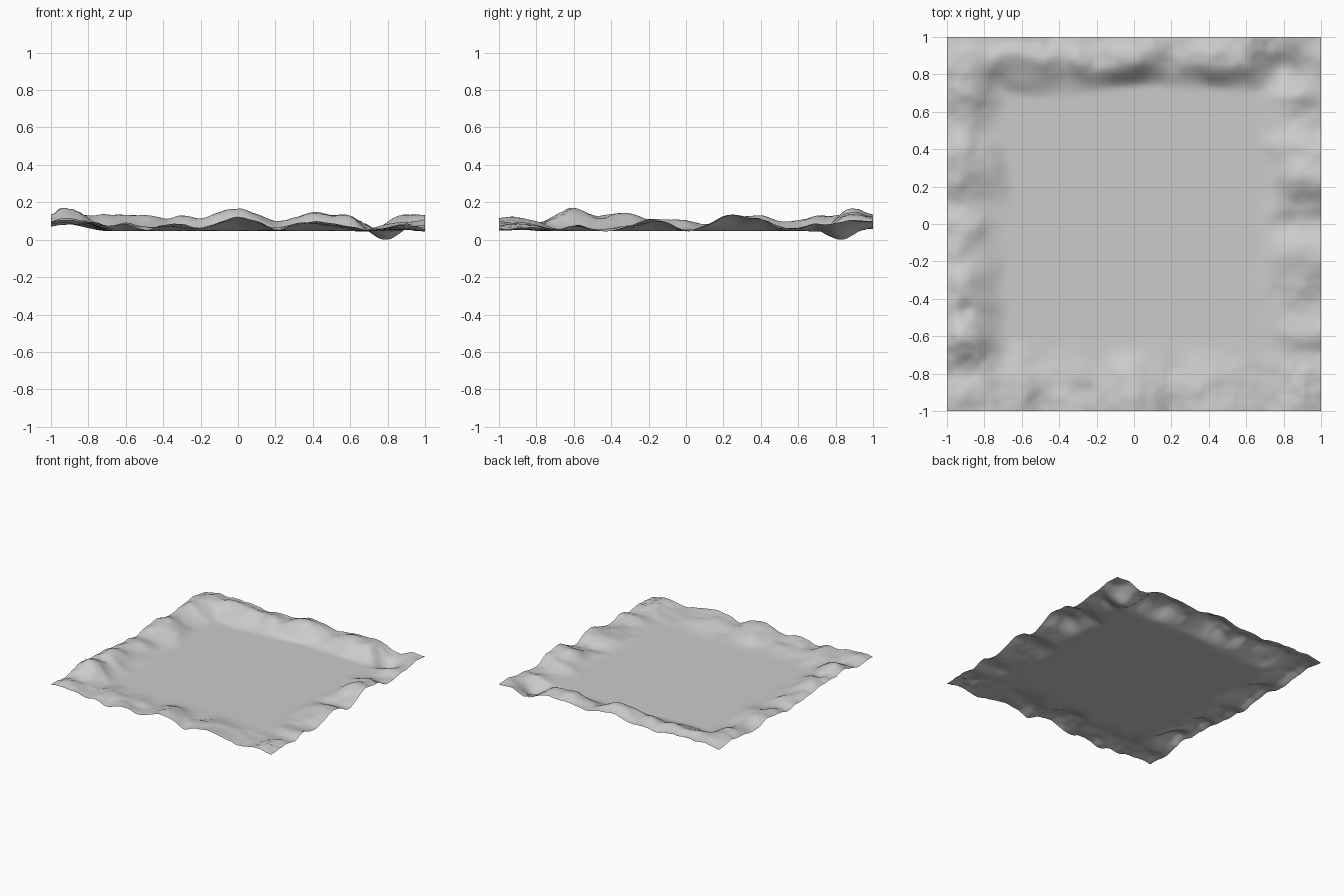
import bpy, bmesh, math
from mathutils import Vector, noise

if "Cube" in bpy.data.objects:
    bpy.data.objects.remove(bpy.data.objects["Cube"])

FLOOR = 0.05

# Crest heights (hundredths) along each side, sampled every 0.1 from -1 to 1
BACK = [11, 13, 14, 14, 13.5, 12.5, 12, 12.5, 12, 15, 16.3, 14, 11, 12.3, 15, 14.3, 13.5, 9, 8.5, 11, 11.5]
LEFT = [10, 13.5, 12, 14.5, 16.5, 13.5, 14.5, 15, 12, 11, 11, 9, 12, 13, 13, 10.5, 10.5, 12.5, 15, 14.5, 12]
FRONT = [9.5, 12, 11, 8, 8.5, 5, 8, 9, 6.5, 9.5, 12.5, 10, 6, 9.5, 10, 9, 7.5, 6, 8, 10, 5]
RIGHT = [5, 8, 7.5, 6, 8, 6, 6, 8, 10.5, 10, 6, 8, 12, 12.5, 11, 7, 6.5, 9, 9.5, 11.5, 11]

# Small knolls and hollows on the rim: x, y, radius, height
LUMPS = [(-0.53, -0.86, 0.09, 0.035), (-0.3, -0.9, 0.06, -0.02), (0.45, -0.9, 0.06, -0.012),
         (-0.9, 0.43, 0.07, 0.015), (-0.9, -0.46, 0.05, -0.025), (-0.88, -0.05, 0.07, 0.012),
         (-0.53, 0.88, 0.06, 0.01), (-0.3, 0.88, 0.06, 0.01), (0.18, 0.84, 0.07, -0.012)]
ROUGH = [(0.2, -0.78), (0.9, -0.87), (-0.9, -0.67), (0.72, 0.95)]


def crest(table, t):
    """Smooth curve through the evenly spaced crest heights."""
    u = min(max((t + 1) * 10, 0), 19.9999)
    i = int(u)
    f = u - i
    a, b, c, d = (table[min(max(k, 0), 20)] for k in range(i - 1, i + 3))
    v = b + 0.5 * f * (c - a + f * (2 * a - 5 * b + 4 * c - d + f * (3 * (b - c) + d - a)))
    return v / 100 - FLOOR


def ramp(v, lo, hi):
    f = min(max((v - lo) / (hi - lo), 0), 1)
    return f * f * (3 - 2 * f)


def bump(x, y, cx, cy, r):
    return math.exp(-((x - cx) ** 2 + (y - cy) ** 2) / (r * r))


def height(x, y):
    # Wandering foot and crest lines give a scalloped inner edge
    w = 0.07 * noise.noise(Vector((x * 5, y * 5, 3.1)))
    sides = (
        (ramp(y + w, 0.69, 0.88), crest(BACK, x) * (1 - 0.25 * ramp(y, 0.90, 1.0))),
        (ramp(-x + w, 0.66, 0.93), crest(LEFT, y) * (1 - 0.25 * ramp(-x, 0.94, 1.0))),
        (ramp(-y + w, 0.60, 0.94), crest(FRONT, x)),
        (ramp(x + w, 0.65, 0.90), crest(RIGHT, y)),
    )
    total = sum(s[0] for s in sides)
    if total < 1e-6:
        return FLOOR
    h = sum(s[0] ** 2 * s[1] for s in sides) / total
    mask = min(total, 1)
    # Knolls, rolling lumps and finer roughness
    h += mask * sum(k * bump(x, y, cx, cy, r) for cx, cy, r, k in LUMPS)
    h += mask * 0.016 * noise.noise(Vector((x * 8, y * 8, 0.4)))
    h += mask * 0.005 * noise.noise(Vector((x * 21, y * 21, 1.7)))
    rough = sum(bump(x, y, cx, cy, 0.12) for cx, cy in ROUGH)
    h += mask * rough * 0.012 * noise.noise(Vector((x * 37, y * 37, 5.2)))
    # Hollow in the back right corner
    pit = bump(x, y, 0.79, 0.83, 0.10)
    return max((FLOOR + max(h, -0.012)) * (1 - pit) + 0.003 * pit, 0.0)


# Terrain sheet: flat floor ringed by low hills
bm = bmesh.new()
bmesh.ops.create_grid(bm, x_segments=100, y_segments=100, size=1)
for v in bm.verts:
    v.co.z = height(v.co.x, v.co.y)
lowest = min(v.co.z for v in bm.verts)
for v in bm.verts:
    v.co.z -= lowest
for f in bm.faces:
    f.smooth = True
mesh = bpy.data.meshes.new("terrain")
bm.to_mesh(mesh)
bm.free()
bpy.context.collection.objects.link(bpy.data.objects.new("terrain", mesh))
